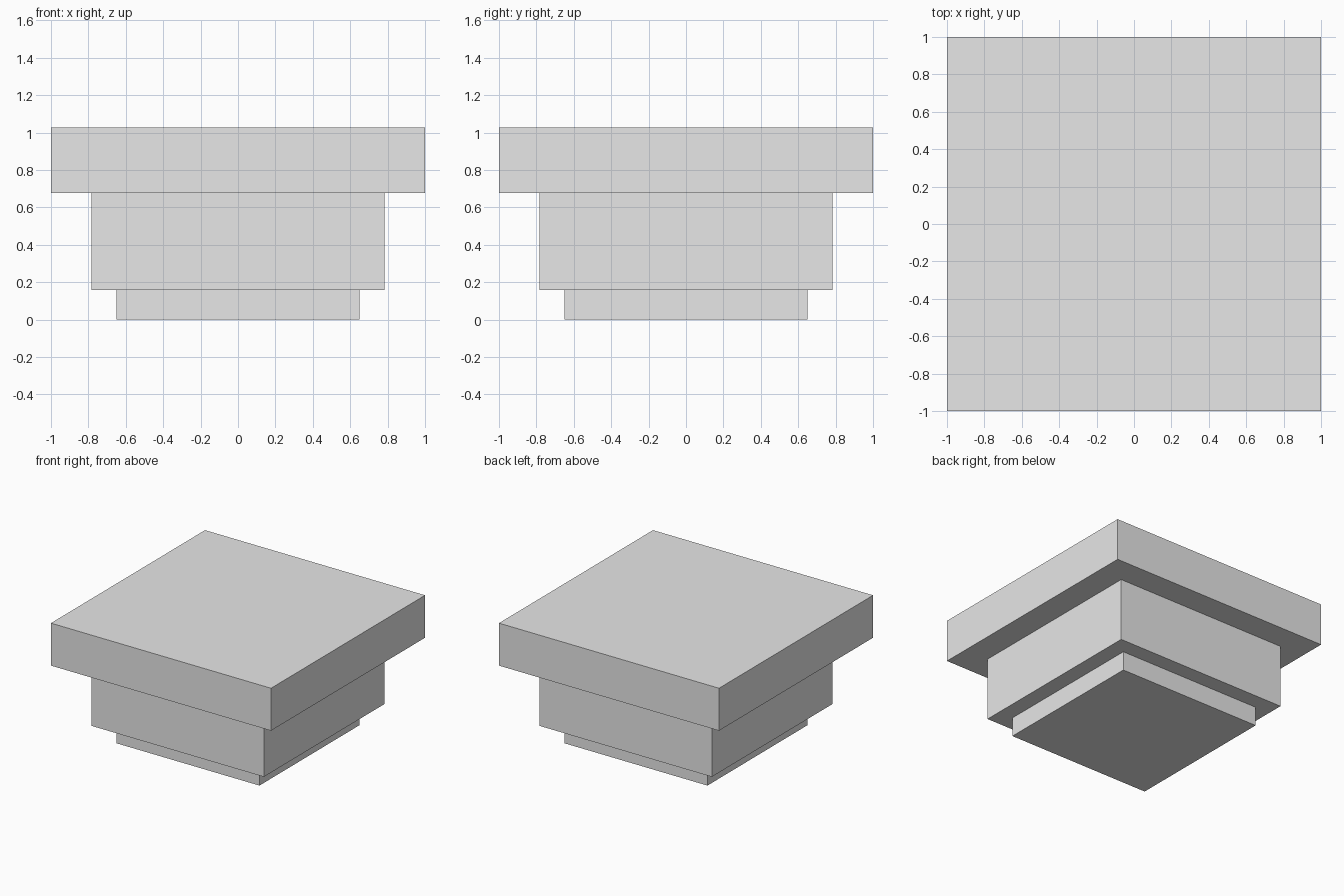
import bpy
import bmesh
from mathutils import Matrix

default_cube = bpy.data.objects.get("Cube")
if default_cube:
    bpy.data.objects.remove(default_cube, do_unlink=True)

# Single plain finish
light_grey = bpy.data.materials.new("light_grey")
light_grey.use_nodes = True
colour = (0.8, 0.8, 0.8, 1.0)
light_grey.diffuse_color = colour
light_grey.node_tree.nodes["Principled BSDF"].inputs["Base Color"].default_value = colour


def square_block(name, width, bottom, top):
    """Square slab centred on the z axis between two heights."""
    bm = bmesh.new()
    placement = (Matrix.Translation((0, 0, (bottom + top) / 2))
                 @ Matrix.Diagonal((width, width, top - bottom, 1)))
    bmesh.ops.create_cube(bm, size=1, matrix=placement)
    mesh = bpy.data.meshes.new(name)
    bm.to_mesh(mesh)
    bm.free()
    mesh.materials.append(light_grey)
    block = bpy.data.objects.new(name, mesh)
    bpy.context.collection.objects.link(block)
    return block


# Stepped stack, widening upwards
square_block("foot_block", 1.30, 0.0, 0.158)
square_block("middle_block", 1.566, 0.158, 0.678)
square_block("top_slab", 2.0, 0.678, 1.027)
